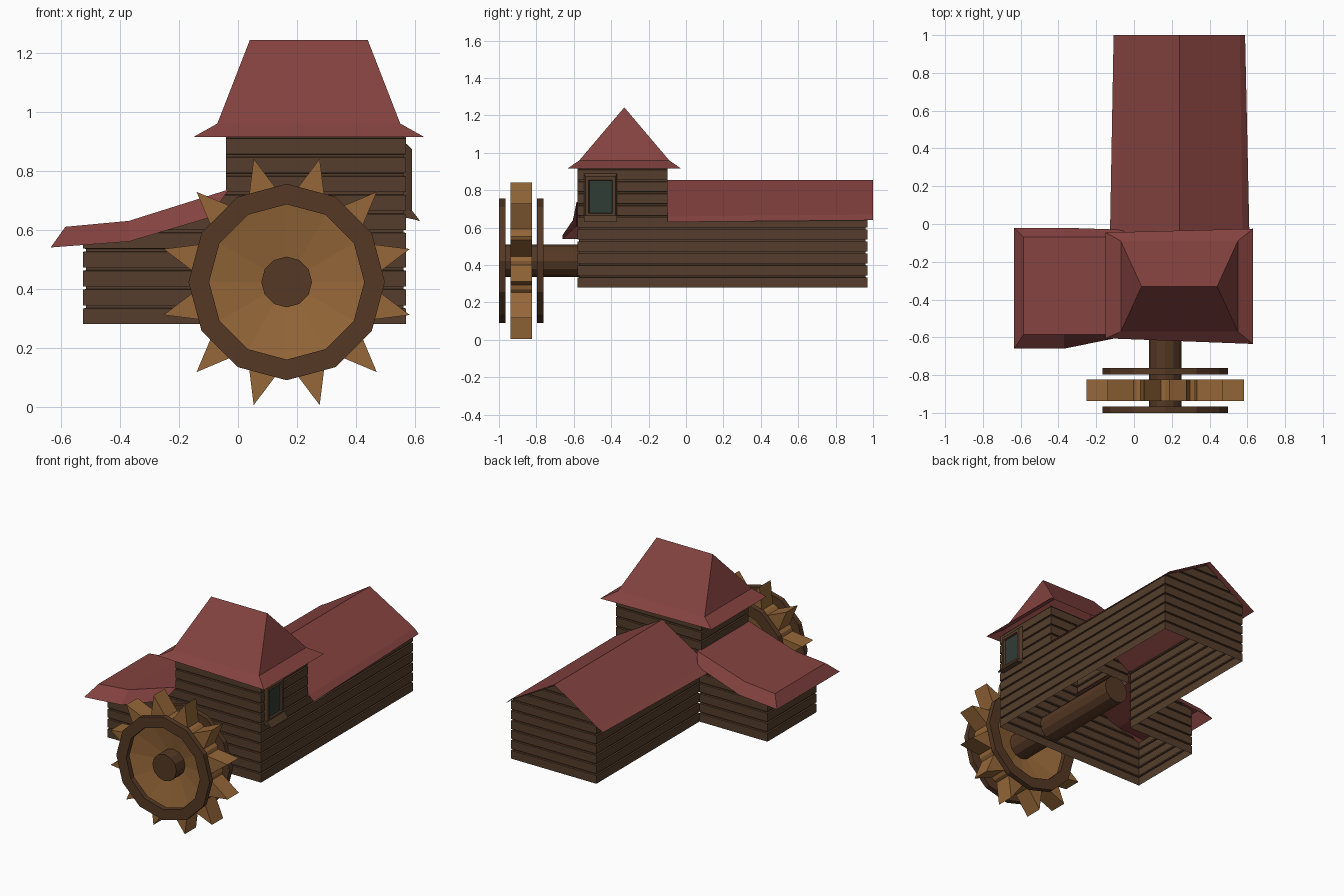
import bpy, bmesh
from math import sin, cos, radians
from mathutils import Vector

if "Cube" in bpy.data.objects:
    bpy.data.objects.remove(bpy.data.objects["Cube"])


def material(name, rgb):
    m = bpy.data.materials.new(name)
    m.diffuse_color = (*rgb, 1)
    m.use_nodes = True
    m.node_tree.nodes["Principled BSDF"].inputs["Base Color"].default_value = m.diffuse_color
    return m


RED = material("red_shingle", (0.23, 0.055, 0.05))
PLANK = material("dark_plank", (0.09, 0.048, 0.025))
RIM = material("rim_wood", (0.09, 0.04, 0.018))
LIGHT = material("light_wood", (0.3, 0.135, 0.04))
GLASS = material("dark_glass", (0.03, 0.045, 0.035))


def finish(bm, name, mat, mode):
    bmesh.ops.remove_doubles(bm, verts=bm.verts, dist=1e-5)
    if mode == "solid":
        bmesh.ops.recalc_face_normals(bm, faces=bm.faces)
    elif mode == "up":
        bm.normal_update()
        bmesh.ops.reverse_faces(bm, faces=[f for f in bm.faces if f.normal.z < 0])
    me = bpy.data.meshes.new(name)
    bm.to_mesh(me)
    bm.free()
    me.materials.append(mat)
    ob = bpy.data.objects.new(name, me)
    bpy.context.collection.objects.link(ob)
    return ob


def loft(bm, rings, closed=True, wrap=False, caps=False):
    """Join successive rings of points with quads."""
    vs = [[bm.verts.new(p) for p in r] for r in rings]
    n = len(vs[0])
    for a, b in zip(vs, vs[1:] + (vs[:1] if wrap else [])):
        for i in range(n if closed else n - 1):
            j = (i + 1) % n
            bm.faces.new((a[i], a[j], b[j], b[i]))
    if caps:
        bm.faces.new(vs[0])
        bm.faces.new(vs[-1])


def offset_path(path, d):
    """Move a counter-clockwise open path outward by d, mitred."""
    nrm = [Vector((b[1] - a[1], a[0] - b[0])).normalized() for a, b in zip(path, path[1:])]
    out = []
    for i, p in enumerate(path):
        a, b = nrm[max(i - 1, 0)], nrm[min(i, len(nrm) - 1)]
        o = (a + b) / (1 + a.dot(b)) * d
        out.append((p[0] + o.x, p[1] + o.y))
    return out


def plank_wall(name, path, first, last, cuts=()):
    """Grooved plank courses along a path, trimmed under roof planes (point, normal)."""
    rings, pitch = [], 0.064
    for k in range(first, last):
        z = 0.28 + k * pitch
        for d, h in ((0, 0), (0, 0.053), (-0.009, 0.055), (-0.009, 0.0635)):
            rings.append([(x, y, z + h) for x, y in offset_path(path, d)])
    bm = bmesh.new()
    loft(bm, rings, closed=False)
    for co, no in cuts:
        bmesh.ops.bisect_plane(bm, geom=bm.verts[:] + bm.edges[:] + bm.faces[:],
                               plane_co=co, plane_no=no, clear_outer=True)
    finish(bm, name, PLANK, "keep")


# Walls: tower front and right, tower upper, hall, side annex
L, R, F, M, B = -0.04, 0.57, -0.58, -0.10, 0.97
ridge = (0.24, 0, 0.845)
plank_wall("tower_wall", [(L, F), (R, F), (R, M)], 0, 10)
plank_wall("tower_upper_wall", [(R, M), (L, M), (L, F)], 5, 10)
plank_wall("hall_wall", [(R, M), (R, B), (L, B), (L, -0.08)], 0, 10,
           [(ridge, (0.57, 0, 1)), (ridge, (-0.62, 0, 1))])
plank_wall("annex_wall", [(L, -0.08), (-0.525, -0.08), (-0.525, F), (L, F)], 0, 8,
           [((-0.37, 0, 0.625), (-0.31, 0, 1))])

# Tower roof: flared hip roof
bm = bmesh.new()
loft(bm, [
    [(-0.15, -0.605, 0.915), (0.63, -0.635, 0.915), (0.63, -0.025, 0.915), (-0.15, -0.045, 0.915)],
    [(-0.07, -0.57, 0.96), (0.55, -0.57, 0.96), (0.55, -0.09, 0.96), (-0.07, -0.09, 0.96)],
    [(0.04, -0.33, 1.243), (0.44, -0.33, 1.243), (0.44, -0.33, 1.243), (0.04, -0.33, 1.243)]])
finish(bm, "tower_roof", RED, "up")

# Hall roof: gable with small flared eaves
bm = bmesh.new()
loft(bm, [
    [(-0.128, M, 0.63), (-0.085, M, 0.655), (0.24, M, 0.855), (0.575, M, 0.66), (0.612, M, 0.63)],
    [(-0.108, 1, 0.64), (-0.07, 1, 0.66), (0.24, 1, 0.855), (0.56, 1, 0.67), (0.588, 1, 0.64)]],
    closed=False)
finish(bm, "hall_roof", RED, "up")

# Annex roof: lean-to with flared skirt on three sides
back, front = (-0.635, -0.02, 0.54), (-0.635, -0.66, 0.54)
bm = bmesh.new()
loft(bm, [
    [back, back, front, front],
    [back, (-0.585, -0.07, 0.61), (-0.585, -0.585, 0.61), front],
    [(-0.37, -0.02, 0.56), (-0.37, -0.07, 0.63), (-0.37, -0.585, 0.63), (-0.37, -0.66, 0.56)],
    [(-0.06, -0.03, 0.66), (-0.03, -0.07, 0.737), (-0.03, -0.585, 0.737), (-0.1, -0.605, 0.64)]],
    closed=False)
finish(bm, "annex_roof", RED, "up")


# Window on the tower's right side
def window_ring(x, hy, hz):
    return [(x, -0.457 + sy * hy, 0.765 + sz * hz) for sy, sz in ((-1, -1), (1, -1), (1, 1), (-1, 1))]


bm = bmesh.new()
loft(bm, [window_ring(0.555, 0.088, 0.125), window_ring(0.572, 0.088, 0.125), window_ring(0.59, 0.08, 0.108),
          window_ring(0.59, 0.063, 0.09), window_ring(0.578, 0.06, 0.087), window_ring(0.555, 0.06, 0.087)],
     wrap=True)
finish(bm, "window_frame", PLANK, "solid")
bm = bmesh.new()
loft(bm, [[(x, y, z) for x, z in ((0.565, 0.642), (0.617, 0.63), (0.59, 0.665), (0.565, 0.665))]
          for y in (-0.545, -0.369)], caps=True)
finish(bm, "window_sill", PLANK, "solid")
bm = bmesh.new()
bm.faces.new([bm.verts.new(p) for p in window_ring(0.579, 0.062, 0.089)])
finish(bm, "window_glass", GLASS, "keep")

# Water wheel
CX, CZ = 0.165, 0.423


def polar(r, deg, y):
    return (CX + r * cos(radians(deg)), y, CZ + r * sin(radians(deg)))


def ring(r, y):
    return [polar(r, 30 * i, y) for i in range(12)]


bm = bmesh.new()
loft(bm, [ring(0.086, -0.985), ring(0.086, 0.03)], caps=True)
finish(bm, "axle", RIM, "solid")

for name, y0, y1 in (("front_rim", -1.0, -0.966), ("back_rim", -0.796, -0.762)):
    bm = bmesh.new()
    loft(bm, [ring(0.333, y0), ring(0.333, y1), ring(0.263, y1), ring(0.263, y0)], wrap=True)
    finish(bm, name, RIM, "solid")

# Dished wheel disc and pointed paddles
bm = bmesh.new()
loft(bm, [ring(0.08, -0.895), ring(0.305, -0.937), ring(0.305, -0.823), ring(0.08, -0.865)], wrap=True)
finish(bm, "wheel_disc", LIGHT, "solid")

bm = bmesh.new()
for i in range(12):
    a = 15 + 30 * i
    loft(bm, [[polar(0.29, a - 12, y), polar(0.432, a, y), polar(0.29, a + 12, y)]
              for y in (-0.937, -0.823)], caps=True)
finish(bm, "wheel_paddles", LIGHT, "solid")
